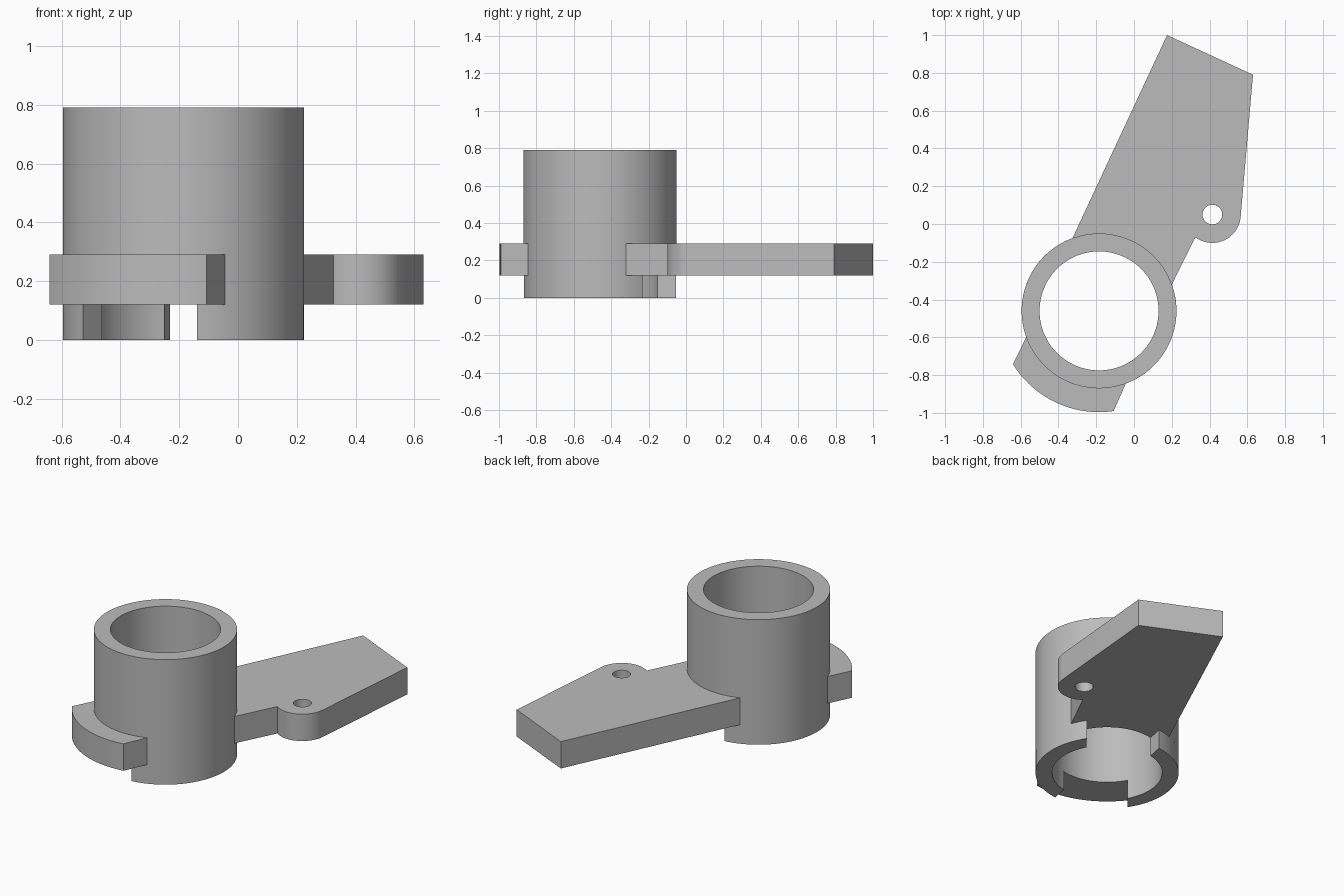
import bpy, bmesh, math
from mathutils import Vector

cube = bpy.data.objects.get("Cube")
if cube:
    bpy.data.objects.remove(cube)

CENTRE = Vector((-0.185, -0.46))   # tube axis
OUTER, INNER = 0.41, 0.315
AXIS = 65                          # direction of the arm, degrees
HEIGHT, ARM_LOW, ARM_TOP = 0.79, 0.12, 0.29

grey = bpy.data.materials.new("plain grey")
grey.use_nodes = True
grey.diffuse_color = (0.5, 0.5, 0.5, 1)
grey.node_tree.nodes["Principled BSDF"].inputs["Base Color"].default_value = (0.5, 0.5, 0.5, 1)


def arc(centre, radius, start, end, steps):
    angles = [math.radians(start + (end - start) * i / steps) for i in range(steps + 1)]
    return [centre + radius * Vector((math.cos(a), math.sin(a))) for a in angles]


def finish(name, bm):
    bmesh.ops.recalc_face_normals(bm, faces=bm.faces)
    mesh = bpy.data.meshes.new(name)
    bm.to_mesh(mesh)
    bm.free()
    obj = bpy.data.objects.new(name, mesh)
    bpy.context.collection.objects.link(obj)
    mesh.materials.append(grey)
    return obj


def smooth(obj):
    bpy.ops.object.select_all(action='DESELECT')
    obj.select_set(True)
    bpy.context.view_layer.objects.active = obj
    bpy.ops.object.shade_smooth_by_angle(angle=math.radians(30))


def band(name, outer, inner, low, top, closed=False):
    """Solid between two matching plan curves."""
    bm = bmesh.new()
    loops = [[bm.verts.new((p.x, p.y, z)) for p in pts]
             for pts, z in ((outer, low), (outer, top), (inner, top), (inner, low))]
    n = len(outer)
    for i in range(n if closed else n - 1):
        j = (i + 1) % n
        for k in range(4):
            a, b = loops[k], loops[(k + 1) % 4]
            bm.faces.new((a[i], a[j], b[j], b[i]))
    if not closed:
        for i in (0, -1):
            bm.faces.new([loop[i] for loop in loops])
    obj = finish(name, bm)
    smooth(obj)
    return obj


def prism(name, outline, low, top):
    bm = bmesh.new()
    base = bm.faces.new([bm.verts.new((p[0], p[1], low)) for p in outline])
    grown = bmesh.ops.extrude_face_region(bm, geom=[base])
    verts = [v for v in grown["geom"] if isinstance(v, bmesh.types.BMVert)]
    bmesh.ops.translate(bm, verts=verts, vec=(0, 0, top - low))
    return finish(name, bm)


# Tube above the slots
band("tube", arc(CENTRE, OUTER, 0, 360, 96)[:-1], arc(CENTRE, INNER, 0, 360, 96)[:-1],
     ARM_LOW, HEIGHT, closed=True)

# Two lower wall sections, with flared slots between them
for name, mid in (("left_lower_wall", AXIS - 90), ("right_lower_wall", AXIS + 90)):
    band(name, arc(CENTRE, OUTER, mid - 58.5, mid + 58.5, 32),
         arc(CENTRE, INNER, mid - 53, mid + 53, 32), 0, ARM_LOW)

# Curved tab opposite the arm
back = AXIS + 180
band("front_tab", arc(CENTRE, 0.536, back - 33.3, back + 33.3, 24),
     arc(CENTRE, 0.4, back - 46.5, back + 46.5, 24), ARM_LOW, ARM_TOP)

# Arm with a rounded lobe, ending inside the tube wall
lobe = Vector((0.415, 0.05))
outline = [(0.175, 1.0), *arc(CENTRE, 0.4, 111.5, 18.5, 28),
           *arc(lobe, 0.15, -127, -5, 20), (0.63, 0.79)]
arm = prism("arm", outline, ARM_LOW, ARM_TOP)

# Round hole through the lobe
cutter = prism("hole_cutter", arc(lobe, 0.052, 0, 360, 32)[:-1], 0, 0.5)
cutter.hide_render = True
cutter.hide_viewport = True
cut = arm.modifiers.new("hole", 'BOOLEAN')
cut.operation = 'DIFFERENCE'
cut.solver = 'EXACT'
cut.object = cutter
bpy.context.view_layer.objects.active = arm
bpy.ops.object.modifier_apply(modifier=cut.name)
bpy.data.objects.remove(cutter)
smooth(arm)
